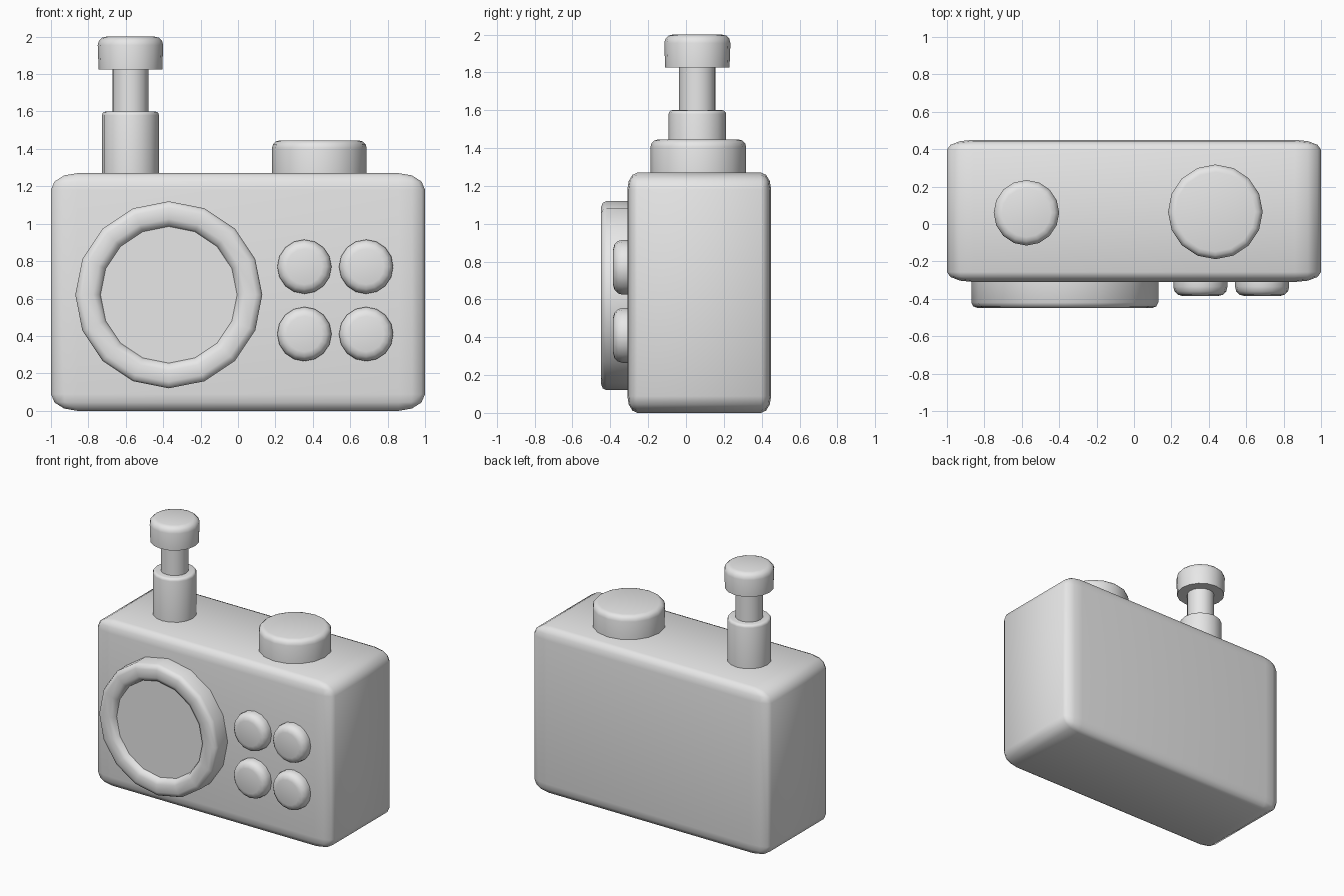
import bpy, bmesh
from math import radians, pi, sin, cos
from mathutils import Matrix, Vector

cube = bpy.data.objects.get("Cube")
if cube:
    bpy.data.objects.remove(cube, do_unlink=True)

grey = bpy.data.materials.new("light_grey")
grey.use_nodes = True
grey.diffuse_color = (0.8, 0.8, 0.8, 1)
grey.node_tree.nodes["Principled BSDF"].inputs["Base Color"].default_value = (0.8, 0.8, 0.8, 1)


def finish(name, bm, matrix):
    """Turn a bmesh into a smooth-shaded object with sharp creases."""
    bm.transform(matrix)
    bmesh.ops.recalc_face_normals(bm, faces=bm.faces[:])
    mesh = bpy.data.meshes.new(name)
    bm.to_mesh(mesh)
    bm.free()
    mesh.polygons.foreach_set("use_smooth", [True] * len(mesh.polygons))
    mesh.set_sharp_from_angle(angle=radians(50))
    mesh.materials.append(grey)
    obj = bpy.data.objects.new(name, mesh)
    bpy.context.collection.objects.link(obj)
    return obj


def lathe(name, profile, location, forward=False, sides=16):
    """Revolve (radius, height) points, capping both ends; forward aims at -y."""
    bm = bmesh.new()
    rings = [[bm.verts.new((r * cos(2 * pi * i / sides), r * sin(2 * pi * i / sides), h))
              for i in range(sides)] for r, h in profile]
    for low, high in zip(rings, rings[1:]):
        for i in range(sides):
            j = (i + 1) % sides
            bm.faces.new((low[i], low[j], high[j], high[i]))
    bm.faces.new(rings[0][::-1])
    bm.faces.new(rings[-1])
    turn = Matrix.Rotation(radians(90 if forward else 0), 4, 'X')
    return finish(name, bm, Matrix.Translation(location) @ turn)


def rounded(radius, height, bevel, foot=None):
    """Profile of a cylinder with a rounded top edge."""
    arc = [(radius - bevel * (1 - cos(a)), height - bevel * (1 - sin(a)))
           for a in (0, pi / 6, pi / 3, pi / 2)]
    return [(foot or radius, 0)] + arc


# Rounded body, bevelled before stretching
bm = bmesh.new()
bmesh.ops.create_cube(bm, size=1)
bmesh.ops.bevel(bm, geom=bm.edges[:], offset=0.07, segments=3, profile=0.5, affect='EDGES')
finish("body", bm, Matrix.Translation((0, 0.07, 0.635)) @ Matrix.Diagonal((2, 0.76, 1.27, 1)))

# Large dial with a raised rim and shallow face
lathe("front_dial", [(0.5, -0.02), (0.5, 0.11), (0.49, 0.13), (0.465, 0.14),
                     (0.405, 0.14), (0.375, 0.125), (0.365, 0.1)],
      Vector((-0.37, -0.31, 0.62)), forward=True)

# Four round front buttons
for row, z in (("lower", 0.41), ("upper", 0.77)):
    for side, x in (("right", 0.355), ("left", 0.685)):
        lathe(f"{row}_{side}_button", rounded(0.145, 0.075, 0.05),
              Vector((x, -0.31, z)), forward=True)

# Top knob
lathe("top_knob", rounded(0.253, 0.175, 0.04), Vector((0.435, 0.065, 1.27)))

# Plunger: sleeve, shaft and cap
spot = Vector((-0.575, 0.06, 0))
lathe("plunger_sleeve", rounded(0.152, 0.33, 0.02), spot + Vector((0, 0, 1.27)))
lathe("plunger_shaft", [(0.097, 0), (0.097, 0.3)], spot + Vector((0, 0, 1.55)))
lathe("plunger_cap", rounded(0.175, 0.175, 0.045, foot=0.17), spot + Vector((0, 0, 1.825)))
